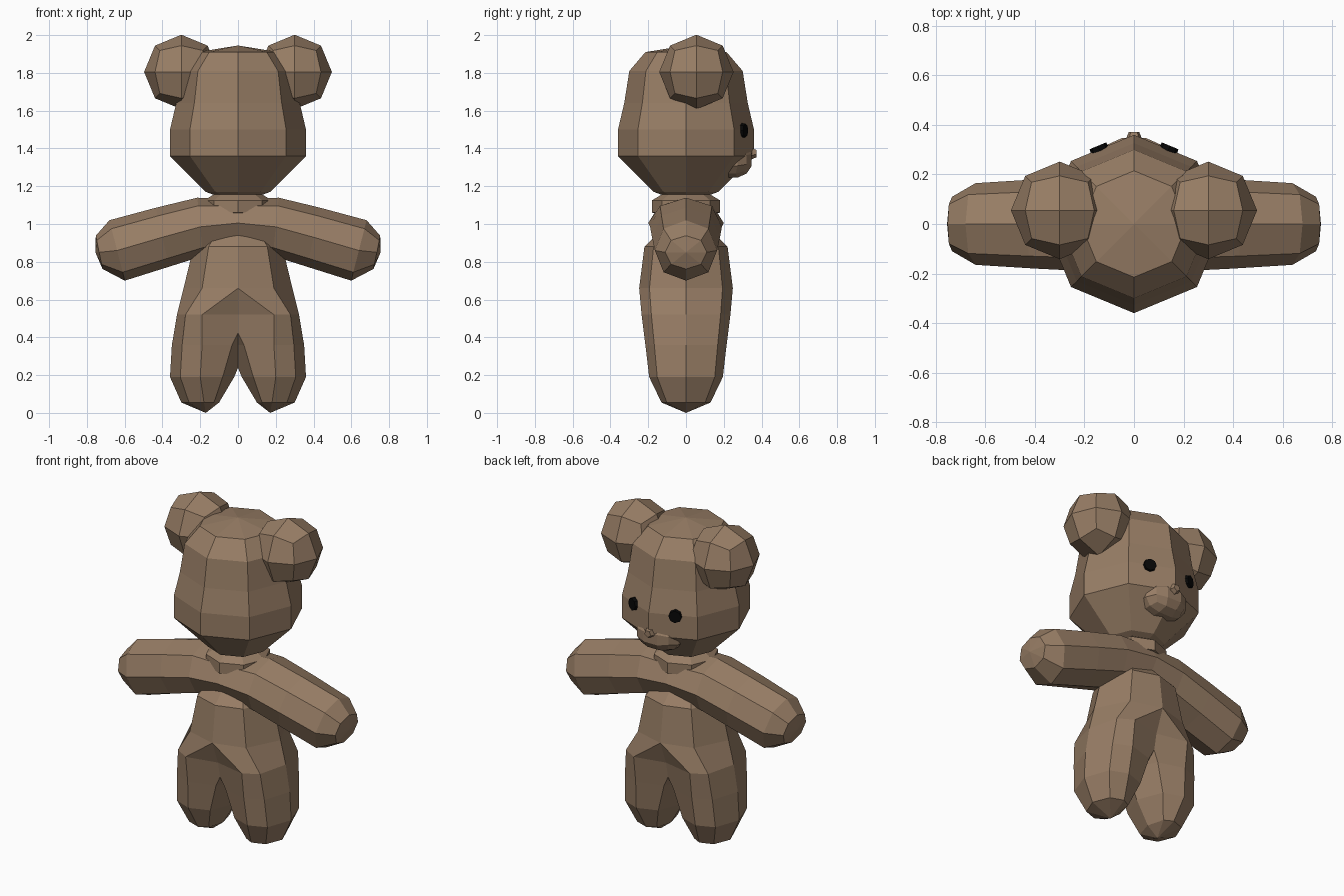
import bpy, bmesh, math
from mathutils import Vector, Matrix

if "Cube" in bpy.data.objects:
    bpy.data.objects.remove(bpy.data.objects["Cube"])


def material(name, rgb):
    m = bpy.data.materials.new(name)
    m.use_nodes = True
    colour = (*rgb, 1)
    m.diffuse_color = colour
    m.node_tree.nodes["Principled BSDF"].inputs["Base Color"].default_value = colour
    return m


FUR = material("brown fur", (0.31, 0.205, 0.13))
BLACK = material("black", (0.002, 0.002, 0.002))


def finish(name, bm, mat, mirror=False):
    bmesh.ops.recalc_face_normals(bm, faces=bm.faces)
    me = bpy.data.meshes.new(name)
    bm.to_mesh(me)
    bm.free()
    me.materials.append(mat)
    ob = bpy.data.objects.new(name, me)
    bpy.context.scene.collection.objects.link(ob)
    if mirror:
        mod = ob.modifiers.new("Mirror", "MIRROR")
        mod.use_clip = True
    return ob


def octagon(centre, u, v, du=0.707, dv=0.707, inner=None):
    """Eight points round a centre; inner is the reach towards -u."""
    signs = [(1, 0), (du, dv), (0, 1), (-du, dv), (-1, 0), (-du, -dv), (0, -1), (du, -dv)]
    c, u, v = Vector(centre), Vector(u), Vector(v)
    back = u if inner is None else u.normalized() * inner
    return [c + (u if a > 0 else back) * a + v * b for a, b in signs]


def loft(rings, start, end):
    """Skin the rings and close each end with a fan to a point."""
    bm = bmesh.new()
    loops = [[bm.verts.new(p) for p in r] for r in rings]
    for a, b in zip(loops, loops[1:]):
        for i in range(8):
            j = (i + 1) % 8
            bm.faces.new((a[i], a[j], b[j], b[i]))
    for loop, tip in ((loops[0], start), (loops[-1], end)):
        t = bm.verts.new(tip)
        for i in range(8):
            bm.faces.new((loop[i], loop[(i + 1) % 8], t))
    return bm


def keep_positive_x(bm):
    bmesh.ops.bisect_plane(bm, geom=bm.verts[:] + bm.edges[:] + bm.faces[:],
                           plane_co=(0, 0, 0), plane_no=(1, 0, 0), clear_inner=True)


# Head and neck: stacked octagons (height, radius)
head = [(1.06, 0.18), (1.125, 0.18), (1.155, 0.13), (1.17, 0.17), (1.36, 0.36),
        (1.5, 0.36), (1.64, 0.327), (1.81, 0.3), (1.91, 0.215)]
finish("head", loft([octagon((0, 0, z), (r, 0, 0), (0, r, 0)) for z, r in head],
                    (0, 0, 1.04), (0, 0, 1.945)), FUR)

# Torso flowing into a leg: height, centre x, outer reach, inner reach, depth
leg = [(0.055, 0.18, 0.12, 0.08, 0.13), (0.19, 0.2, 0.16, 0.18, 0.195),
       (0.36, 0.19, 0.16, 0.24, 0.215), (0.52, 0.19, 0.133, 0.36, 0.235),
       (0.66, 0, 0.288, 0.288, 0.248), (0.88, 0, 0.235, 0.235, 0.22),
       (0.96, 0, 0.17, 0.17, 0.14)]
body = loft([octagon((x, 0, z), (o, 0, 0), (0, d, 0), 0.66, 0.78, i) for z, x, o, i, d in leg],
            (0.17, 0, 0), (0, 0, 1))
keep_positive_x(body)
finish("body_and_legs", body, FUR, True)

# Arms: centre x, centre z, half height, half depth, lean of the section
arm = [(0, 1.005, 0.125, 0.2, 0), (0.2, 0.985, 0.155, 0.19, 0.1),
       (0.4, 0.93, 0.16, 0.18, 0.22), (0.64, 0.86, 0.165, 0.165, 0.25),
       (0.735, 0.85, 0.09, 0.11, 0.2)]
sections = [octagon((x, 0, z), (math.sin(t) * h, 0, math.cos(t) * h), (0, d, 0), 0.72, 0.72)
            for x, z, h, d, t in arm]
arms = loft(sections, (-0.05, 0, 1), (0.755, 0, 0.85))
keep_positive_x(arms)
finish("arms", arms, FUR, True)


def ball(centre, scale, cuts=1):
    """A cube divided and pushed out to a sphere."""
    bm = bmesh.new()
    bmesh.ops.create_cube(bm, size=2)
    bmesh.ops.subdivide_edges(bm, edges=bm.edges[:], cuts=cuts, use_grid_fill=True)
    for v in bm.verts:
        v.co = Vector(centre) + v.co.normalized() * Vector(scale)
    return bm


# Ears
finish("ears", ball((0.3, 0.055, 1.805), (0.197, 0.197, 0.197)), FUR, True)

# Muzzle and nose
finish("muzzle", ball((0, 0.235, 1.34), (0.155, 0.125, 0.105), 2), FUR)
bm = bmesh.new()
bmesh.ops.create_cone(bm, cap_ends=True, segments=5, radius1=0.035, radius2=0.022, depth=0.03,
                      matrix=Matrix.Translation((0, 0.357, 1.375)) @ Matrix.Rotation(-math.pi / 2, 4, "X"))
finish("nose", bm, FUR)

# Eyes: thin discs lying on the slanted front faces of the head
turn = Matrix.Rotation(-math.pi / 8, 4, "Z") @ Matrix.Rotation(-math.pi / 2, 4, "X")
bm = bmesh.new()
bmesh.ops.create_cone(bm, cap_ends=True, segments=8, radius1=0.04, radius2=0.036, depth=0.03,
                      matrix=Matrix.Translation((0.14, 0.302, 1.495)) @ turn)
finish("eyes", bm, BLACK, True)
